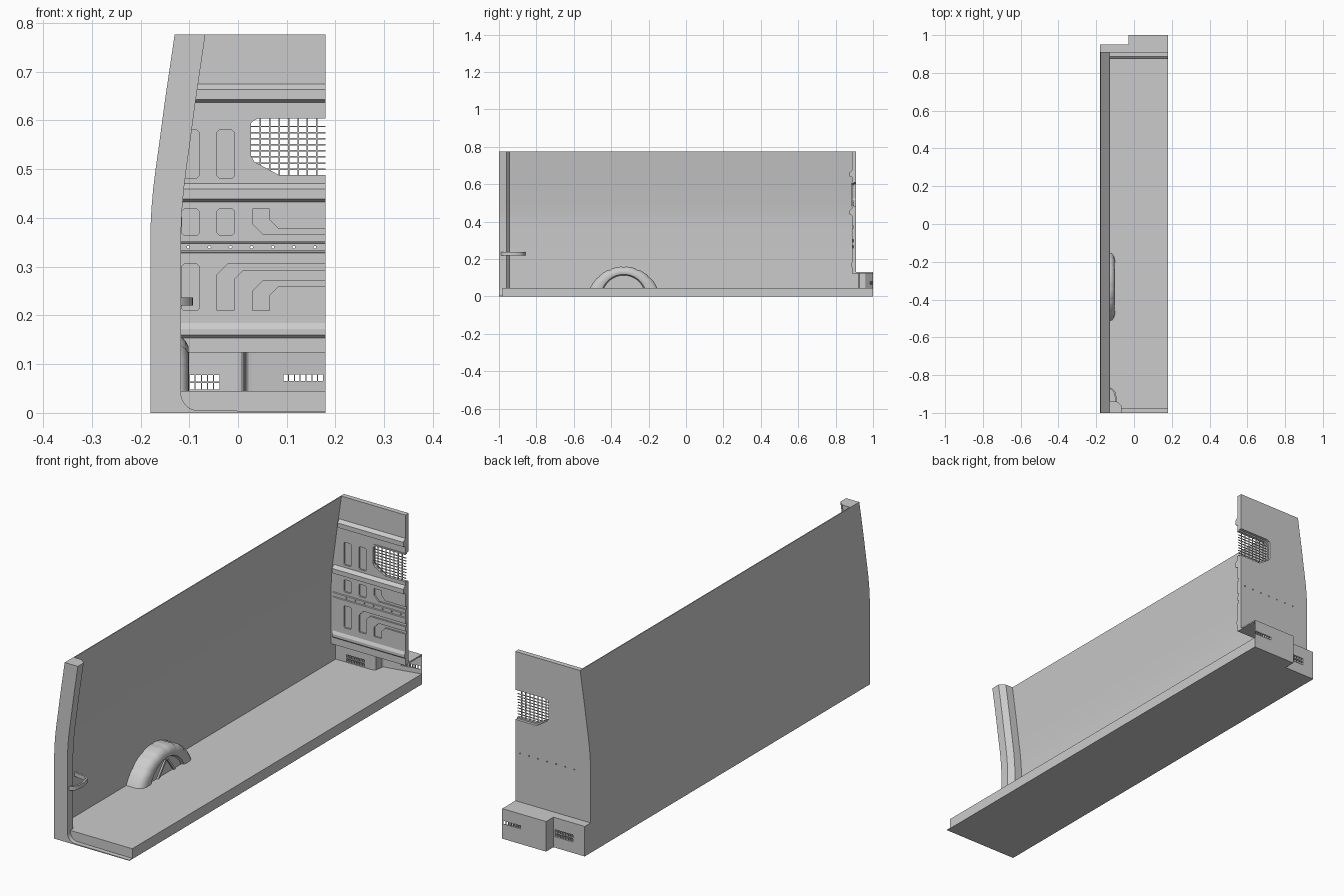
import bpy, bmesh, math
from mathutils import Vector

if "Cube" in bpy.data.objects:
    bpy.data.objects.remove(bpy.data.objects["Cube"])

AX = {'x': lambda p, d: (d, p[0], p[1]), 'y': lambda p, d: (p[0], d, p[1]), 'z': lambda p, d: (p[0], p[1], d)}


def finish(name, bm, smooth=None):
    bmesh.ops.recalc_face_normals(bm, faces=bm.faces[:])
    me = bpy.data.meshes.new(name)
    bm.to_mesh(me)
    bm.free()
    ob = bpy.data.objects.new(name, me)
    bpy.context.collection.objects.link(ob)
    if smooth:
        select(ob)
        bpy.ops.object.shade_smooth_by_angle(angle=math.radians(smooth))
    return ob


def select(ob):
    bpy.ops.object.select_all(action='DESELECT')
    ob.select_set(True)
    bpy.context.view_layer.objects.active = ob


def prisms(name, outlines, axis, a, b, smooth=None):
    """Extrude one or more 2D outlines along an axis from a to b."""
    bm = bmesh.new()
    for pts in outlines:
        lo = [bm.verts.new(AX[axis](p, a)) for p in pts]
        hi = [bm.verts.new(AX[axis](p, b)) for p in pts]
        bm.faces.new(lo)
        bm.faces.new(hi[::-1])
        for i in range(len(pts)):
            j = (i + 1) % len(pts)
            bm.faces.new((lo[i], lo[j], hi[j], hi[i]))
    return finish(name, bm, smooth)


def rect(x0, x1, z0, z1, c=0.0):
    if not c:
        return [(x0, z0), (x1, z0), (x1, z1), (x0, z1)]
    return [(x0 + c, z0), (x1 - c, z0), (x1, z0 + c), (x1, z1 - c),
            (x1 - c, z1), (x0 + c, z1), (x0, z1 - c), (x0, z0 + c)]


def loft(name, rings, cap_first, cap_last, closed, smooth=30):
    bm = bmesh.new()
    rows = [[bm.verts.new(p) for p in r] for r in rings]
    for r, s in zip(rows, rows[1:]):
        n = len(r)
        for i in range(n if closed else n - 1):
            j = (i + 1) % n
            bm.faces.new((r[i], r[j], s[j], s[i]))
    if cap_first:
        bm.faces.new(rows[0])
    if cap_last:
        bm.faces.new(rows[-1])
    return finish(name, bm, smooth)


def cut(ob, cutter):
    cutter.hide_render = True
    m = ob.modifiers.new("cut", 'BOOLEAN')
    m.operation, m.solver, m.object = 'DIFFERENCE', 'EXACT', cutter
    select(ob)
    bpy.ops.object.modifier_apply(modifier=m.name)
    bpy.data.objects.remove(cutter)


TOP, FL, R = 0.776, 0.045, 0.18
SIDE = [(-.18, 0), (-.18, .13), (-.18, .37), (-.1775, .42), (-.174, .46), (-.169, .5),
        (-.162, .55), (-.15, .64), (-.13, TOP)]


def side_x(z):
    for (x0, z0), (x1, z1) in zip(SIDE, SIDE[1:]):
        if z <= z1:
            return x0 + (x1 - x0) * (z - z0) / (z1 - z0)


# side wall and floor
prisms("side_wall", [SIDE + [(x + .004, z) for x, z in SIDE[::-1]]], 'y', -1, .91, 30)
STEP = [(R, 1), (-.03, 1), (-.03, .95), (-R, .95)]
prisms("floor", [[(-R, -.98), (R, -.98)] + STEP], 'z', 0, FL)

# rear pillar and rounded door sill
rings = []
for z in [FL] + [p[1] for p in SIDE[1:]]:
    x = side_x(z)
    rings.append([(x, -1, z), (x + .063, -1, z), (x + .063, -.96, z), (x + .04, -.94, z), (x, -.94, z)])
loft("rear_pillar", rings, True, True, True)
corner = [(-.082 - .035 * math.cos(a), .041 - .036 * math.sin(a)) for a in [i * math.pi / 16 for i in range(9)]]
prisms("door_sill", [[(-R, 0), (-R, FL), (-.117, FL)] + corner + [(R, .003), (R, 0)]], 'y', -1, -.978, 30)

# grab handle
path = [(-.12, -.985), (-.105, -.975), (-.097, -.95), (-.096, -.92), (-.103, -.89), (-.118, -.872), (-.178, -.862)]
rings = []
for i, p in enumerate(path):
    t = Vector(path[min(i + 1, len(path) - 1)]) - Vector(path[max(i - 1, 0)])
    n = Vector((t.y, -t.x)).normalized() * .004
    rings.append([(p[0] + s * n.x, p[1] + s * n.y, z) for s, z in ((-1, .22), (1, .22), (1, .237), (-1, .237))])
loft("grab_handle", rings, True, True, True, 40)

# wheel arch: bulging band with shallow grooves and a recessed centre
N, YC = 36, -.333
rings = []
for k, (x, w, h) in enumerate([(-.178, .18, .115), (-.128, .18, .115), (-.116, .175, .111), (-.107, .164, .103),
                               (-.102, .148, .092), (-.101, .125, .08), (-.104, .112, .073), (-.114, .105, .068)]):
    rad = (w * w + h * h) / (2 * h)
    t = math.atan2(w, rad - h)
    ring = []
    for i in range(N + 1):
        a = -t + 2 * t * i / N
        r = rad * (.982 if k < 5 and i in (6, 12, 18, 24, 30) else 1)
        ring.append((x, YC + r * math.sin(a), FL + h - rad + r * math.cos(a)))
    rings.append(ring)
loft("wheel_arch", rings, False, True, False, 35)
ribs = [[(YC + y0 - .005, .107), (YC + y0 + .005, .107), (YC + y1 + .006, FL), (YC + y1 - .006, FL)]
        for y0, y1 in ((-.006, -.055), (.006, .055))]
for i, r in enumerate(ribs):
    prisms(f"arch_rib_{i}", [r], 'x', -.116, -.107)

# bulkhead panel with pressed pockets, window opening and hole row
Y0, Y1, E = .888, .91, .2
bulkhead = prisms("bulkhead", [[(R, .13)] + SIDE[1:] + [(R, TOP)]], 'y', Y0, Y1)
pockets = [rect(x0, x1, z0, z1, .004) for x0, x1 in ((-.115, -.08), (-.043, -.008))
           for z0, z1 in ((.482, .58), (.365, .418))]
pockets += [rect(-.115, -.08, .21, .305, .004)]


def channel(x, z_end, z_out, z_in):
    """L-shaped pressing: a vertical leg that bends and runs to the open edge."""
    s = 1 if z_out > z_end else -1
    return [(x, z_end), (x, z_out - .022 * s), (x + .022, z_out), (E, z_out),
            (E, z_in), (x + .053, z_in), (x + .035, z_in - .018 * s), (x + .035, z_end)]


pockets += [channel(-.043, .21, .305, .292), channel(.03, .21, .272, .26), channel(.03, .418, .366, .378)]
cut(bulkhead, prisms("pocket_cutter", pockets, 'y', .87, .895))
WINDOW = [(E, .482), (.078, .482), (.028, .515), (.021, .526), (.021, .595), (.025, .605), (.036, .61), (E, .61)]
holes = [[(-.102 + .0433 * k + .003 * math.cos(i * math.pi / 4), .34 + .003 * math.sin(i * math.pi / 4))
          for i in range(8)] for k in range(7)]
cut(bulkhead, prisms("opening_cutter", [WINDOW] + holes, 'y', .85, .95))

# stiffening ridges across the bulkhead
for name, z0, z1, d in (("upper", .637, .675, .014), ("middle", .433, .471, .014), ("lower", .154, .184, .007),
                        ("strip_low", .328, .333, .003), ("strip_high", .347, .352, .003)):
    m = min(.006, (z1 - z0) * .25)
    prof = [(Y0 + .002, z0), (Y0, z0), (Y0 - d, z0 + m), (Y0 - d, z1 - 2 * m), (Y0, z1), (Y0 + .002, z1)]
    prisms(f"ridge_{name}", [prof], 'x', side_x(z0) + .014, R)

# window rim and grille
edge = [(min(x, R), z) for x, z in WINDOW]
cx, cz = R, .546
inner = [(x if x == R else x + .006, z + (.006 if z < .5 else -.006 if z > .6 else 0)) for x, z in edge]
prisms("window_rim", [edge + inner[::-1]], 'y', Y0 - .003, .898)
bars = []
for k in range(8):
    x = .046 + .0193 * k - .0015
    z0 = max(.484, .52 - (x - .022) * .66)
    if x < R - .003:
        bars.append(rect(x, x + .003, z0, .608))
prisms("grille_uprights", bars, 'y', .891, .894)
bars = []
for k in range(8):
    z = .4985 + .0125 * k
    bars.append(rect(.023 + max(0, .518 - z) * 1.5, R, z, z + .003))
prisms("grille_crossbars", bars, 'y', .8915, .8945)

# stepped kick box under the bulkhead, with vents
curve = [(.03, .97), (.022, .968), (.016, .962), (.014, .945), (.012, .928), (.006, .922), (-.002, .92), (-R, .92)]
kick = prisms("kick_wall", [STEP[::-1] + curve], 'z', FL, .13)
vents = [rect(-.125 + .0127 * k, -.1145 + .0127 * k, z, z + .0135) for k in range(7) for z in (.0475, .0645)]
vents += [rect(.093 + .0119 * k, .1028 + .0119 * k, .065, .079) for k in range(7)]
cut(kick, prisms("vent_cutter", vents, 'y', .9, 1.05))
prisms("kick_top", [[(-R, Y0), (R, Y0)] + STEP], 'z', .124, .13)
prisms("kick_side", [[(Y0, 0), (.95, 0), (.95, .13), (Y0, .13)]], 'x', -R, -R + .004)
